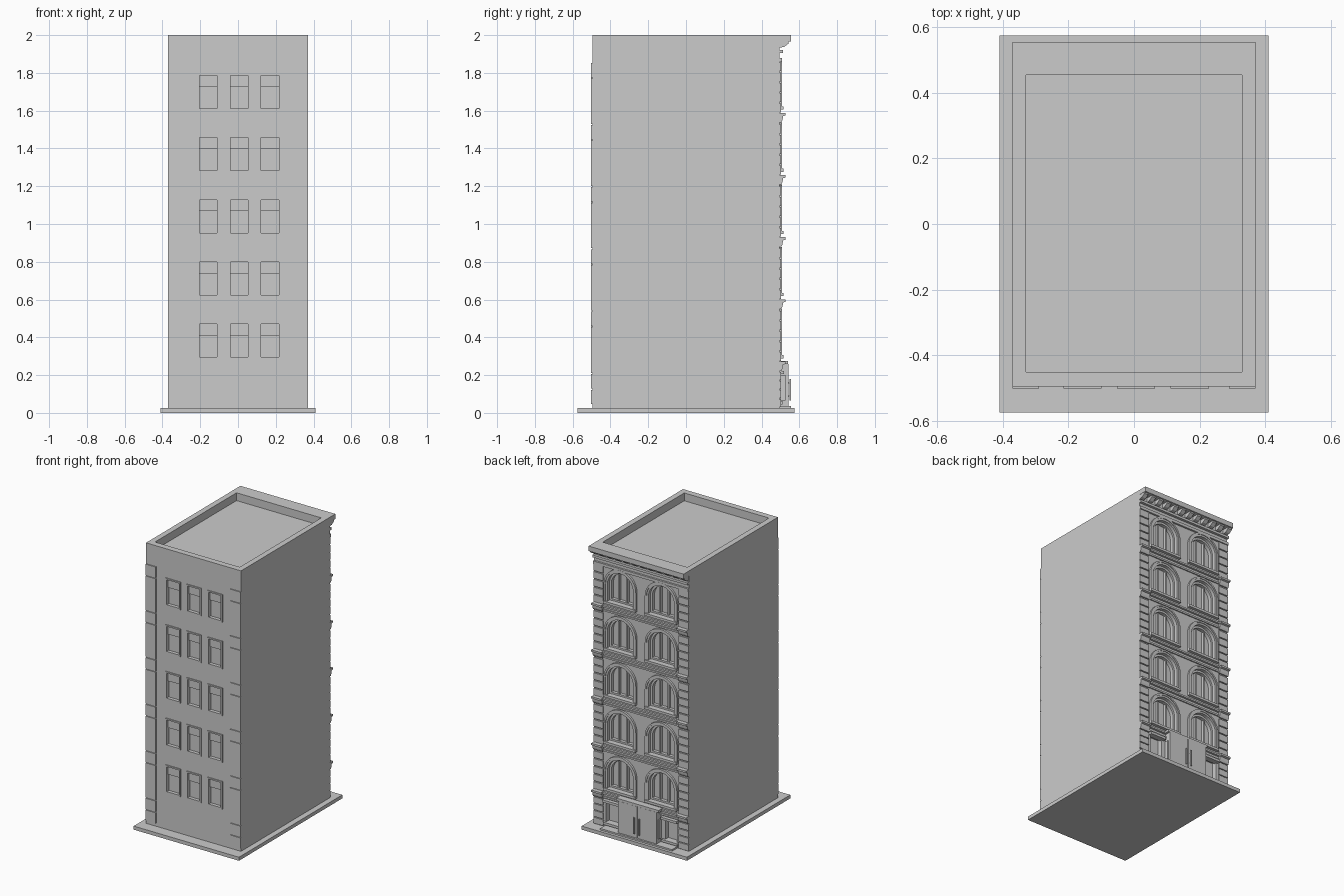
import bpy, bmesh, math

if "Cube" in bpy.data.objects:
    bpy.data.objects.remove(bpy.data.objects["Cube"])

FLOORS = [i * 0.329 for i in range(5)]
WALL = 0.495          # half depth of the body


def prism(bm, pts, a, b, axis='y'):
    """Extrude a 2D outline from a to b. axis y: outline is (x, z); axis x: outline is (y, z)."""
    def co(p, t):
        return (p[0], t, p[1]) if axis == 'y' else (t, p[0], p[1])
    lo = [bm.verts.new(co(p, a)) for p in pts]
    hi = [bm.verts.new(co(p, b)) for p in pts]
    bm.faces.new(lo)
    bm.faces.new(hi[::-1])
    n = len(pts)
    for i in range(n):
        bm.faces.new((lo[i], hi[i], hi[(i + 1) % n], lo[(i + 1) % n]))


def box(bm, x0, x1, y0, y1, z0, z1):
    prism(bm, [(x0, z0), (x1, z0), (x1, z1), (x0, z1)], y0, y1)


def make(name, bm):
    bmesh.ops.recalc_face_normals(bm, faces=bm.faces)
    me = bpy.data.meshes.new(name)
    bm.to_mesh(me)
    bm.free()
    ob = bpy.data.objects.new(name, me)
    bpy.context.collection.objects.link(ob)
    return ob


def arch(cx, z0, zs, r, n=18):
    """Round-headed outline, open at the bottom: right foot, over the top, left foot."""
    head = [(cx + r * math.cos(math.pi * i / n), zs + r * math.sin(math.pi * i / n)) for i in range(n + 1)]
    return [(cx + r, z0)] + head + [(cx - r, z0)]


def arch_band(bm, cx, z0, zs, r_out, r_in, y0, y1):
    prism(bm, arch(cx, z0, zs, r_out) + arch(cx, z0, zs, r_in)[::-1], y0, y1)


# base slab
bm = bmesh.new()
box(bm, -0.41, 0.41, -0.575, 0.575, 0, 0.025)
make("base_slab", bm)

# main block, with cut-outs for roof well and window openings
bm = bmesh.new()
box(bm, -0.37, 0.37, -WALL, WALL, 0.02, 2.0)
body = make("building_body", bm)

FRONT_X = (-0.157, 0.006, 0.17)
ARCH_X = (-0.16, 0.16)
bm = bmesh.new()
box(bm, -0.33, 0.33, -0.452, 0.455, 1.945, 2.1)
for f in FLOORS:
    for x in FRONT_X:
        box(bm, x - 0.05, x + 0.05, -0.6, -0.475, 0.292 + f, 0.473 + f)
    for x in ARCH_X:
        prism(bm, arch(x, 0.305 + f, 0.425 + f, 0.1), 0.455, 0.6)
for s in (-1, 1):
    box(bm, *sorted((s * 0.185, s * 0.275)), 0.46, 0.6, 0.06, 0.215)
cutter = make("opening_cutter", bm)
cutter.hide_render = True
mod = body.modifiers.new("openings", 'BOOLEAN')
mod.operation, mod.solver, mod.object = 'DIFFERENCE', 'EXACT', cutter
bpy.context.view_layer.objects.active = body
bpy.ops.object.modifier_apply(modifier=mod.name)
bpy.data.objects.remove(cutter)

# plain windows on the front: outer frame and two sashes
bm = bmesh.new()
for f in FLOORS:
    z0, z1 = 0.285 + f, 0.48 + f
    for x in FRONT_X:
        for s in (-1, 1):
            box(bm, *sorted((x + s * 0.047, x + s * 0.058)), -0.502, -0.478, z0, z1)
        box(bm, x - 0.047, x + 0.047, -0.502, -0.478, z0, z0 + 0.01)
        box(bm, x - 0.047, x + 0.047, -0.502, -0.478, z1 - 0.01, z1)
        box(bm, x - 0.048, x + 0.048, -0.486, -0.474, z0 + 0.125, z1 - 0.008)
make("front_window_frames", bm)

# corner blocks on the front, alternating tall and short
bm = bmesh.new()
edges = [0.045, 0.125, 0.208]
for f in FLOORS:
    edges += [0.457 + f, 0.54 + f]
for a, b in zip(edges, edges[1:]):
    for s in (-1, 1):
        box(bm, *sorted((s * 0.29, s * 0.37)), -0.502, -0.49, a + 0.003, b - 0.003)
make("front_corner_blocks", bm)

# arched windows on the back: surround, inner frame, mullions, sill
surround, frame, sill = bmesh.new(), bmesh.new(), bmesh.new()
for f in FLOORS:
    for x in ARCH_X:
        zs = 0.425 + f
        arch_band(surround, x, 0.305 + f, zs, 0.12, 0.1, 0.49, 0.504)
        arch_band(surround, x, 0.305 + f, zs, 0.125, 0.113, 0.49, 0.509)
        arch_band(frame, x, 0.305 + f, zs, 0.101, 0.086, 0.45, 0.48)
        box(frame, x - 0.088, x + 0.088, 0.45, 0.478, 0.304 + f, 0.318 + f)
        for s in (-1, 1):
            box(frame, x + s * 0.032 - 0.006, x + s * 0.032 + 0.006, 0.45, 0.474, 0.31 + f, 0.5 + f)
        box(sill, x - 0.125, x + 0.125, 0.47, 0.516, 0.289 + f, 0.306 + f)
make("arched_window_surrounds", surround)
make("arched_window_frames", frame)
make("arched_window_sills", sill)

# rusticated pilasters on the back with a bracketed capital at every floor
pil, cap = bmesh.new(), bmesh.new()
CAP = [(0.49, 0.222), (0.505, 0.222), (0.511, 0.235), (0.514, 0.255), (0.527, 0.259), (0.527, 0.272), (0.49, 0.272)]
for s in (-1, 1):
    xa, xb = sorted((s * 0.295, s * 0.37))
    for i in range(4):
        box(pil, xa, xb, 0.49, 0.503, 0.03 + i * 0.048, 0.072 + i * 0.048)
    for f in FLOORS:
        for i in range(5):
            z = 0.275 + f + i * 0.0545
            box(pil, xa, xb, 0.49, 0.503, z, z + 0.047)
        prism(cap, [(y, z + f) for y, z in CAP], xa, xb, 'x')
make("back_pilasters", pil)
make("pilaster_capitals", cap)

# string courses between the pilasters
bm = bmesh.new()
for f in FLOORS:
    box(bm, -0.296, 0.296, 0.49, 0.503, 0.228 + f, 0.24 + f)
    box(bm, -0.296, 0.296, 0.49, 0.51, 0.258 + f, 0.27 + f)
make("string_courses", bm)

# cornice, mouldings and brackets
bm = bmesh.new()
box(bm, -0.37, 0.37, 0.485, 0.555, 1.965, 2.0)
box(bm, -0.37, 0.37, 0.485, 0.513, 1.905, 1.922)
box(bm, -0.37, 0.37, 0.485, 0.508, 1.858, 1.878)
make("cornice", bm)
bm = bmesh.new()
for i in range(12):
    x = -0.352 + i * 0.064
    prism(bm, [(0.49, 1.932), (0.52, 1.938), (0.543, 1.955), (0.543, 1.967), (0.49, 1.967)], x - 0.016, x + 0.016, 'x')
make("cornice_brackets", bm)

# entrance: step, porch, double doors, side panels, handles
bm = bmesh.new()
box(bm, -0.28, 0.28, 0.49, 0.555, 0.02, 0.036)
make("entrance_step", bm)
bm = bmesh.new()
box(bm, -0.15, 0.15, 0.49, 0.535, 0.03, 0.27)
box(bm, -0.165, 0.165, 0.49, 0.541, 0.258, 0.275)
for s in (-1, 1):
    box(bm, *sorted((s * 0.14, s * 0.158)), 0.498, 0.526, 0.065, 0.2)
make("entrance_porch", bm)
door, handle = bmesh.new(), bmesh.new()
for s in (-1, 1):
    box(door, *sorted((s * 0.0025, s * 0.15)), 0.53, 0.542, 0.036, 0.258)
    box(handle, s * 0.02 - 0.004, s * 0.02 + 0.004, 0.547, 0.555, 0.065, 0.18)
    for z in (0.085, 0.155):
        box(handle, s * 0.02 - 0.003, s * 0.02 + 0.003, 0.54, 0.549, z, z + 0.008)
make("entrance_doors", door)
make("door_handles", handle)

# ledges over the ground-floor side windows
bm = bmesh.new()
for s in (-1, 1):
    xa, xb = sorted((s * 0.165, s * 0.29))
    box(bm, xa, xb, 0.48, 0.52, 0.205, 0.222)
    box(bm, xa, xb, 0.48, 0.512, 0.045, 0.062)
make("side_window_ledges", bm)
